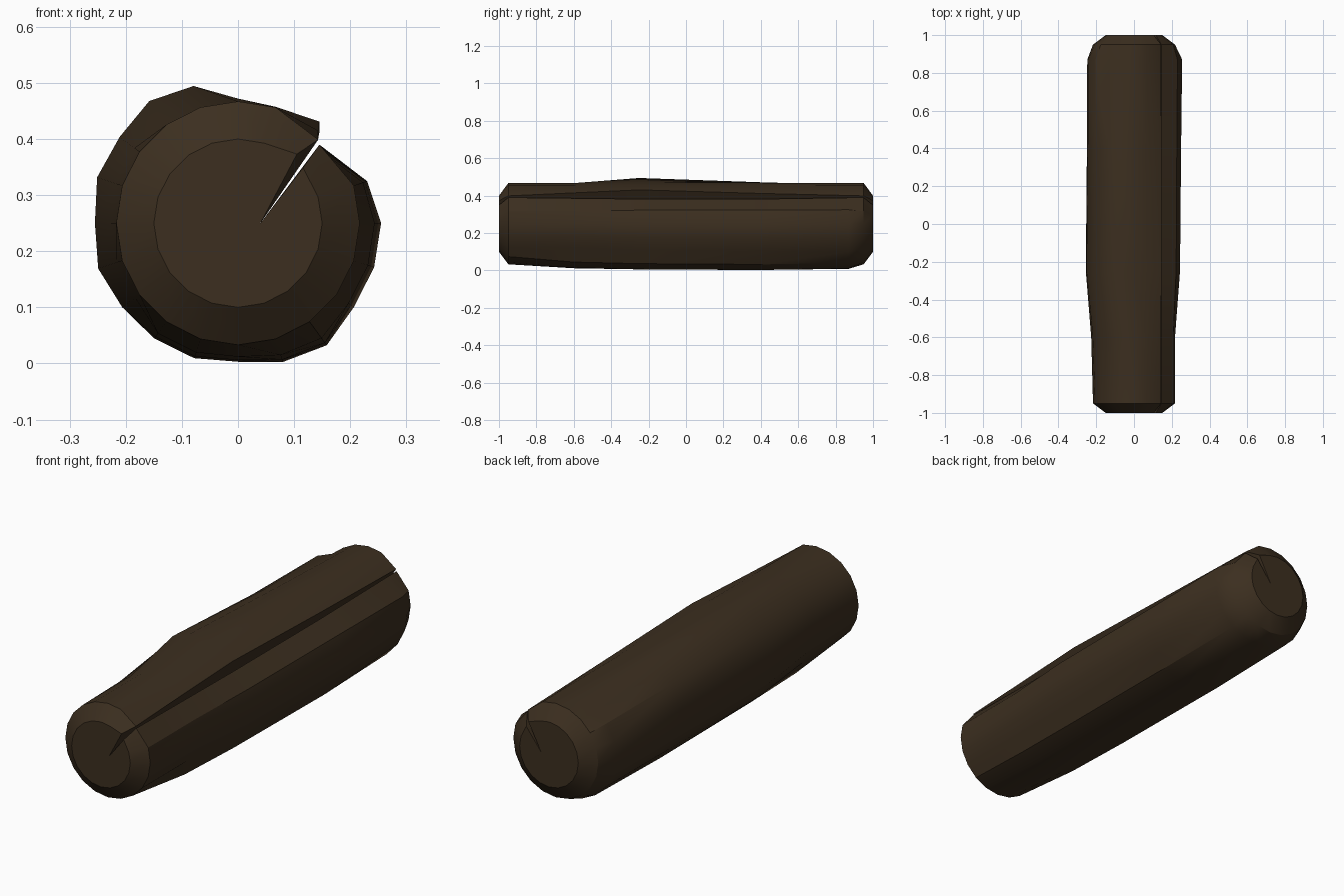
import bpy, bmesh, math

if "Cube" in bpy.data.objects:
    bpy.data.objects.remove(bpy.data.objects["Cube"])

CZ = 0.25                       # axis height
STEP = math.radians(18)         # 20-sided log

# Full bulge radius of each side, starting at +x (2 and 3 are the crack lips)
BULGE = [.255, .242, 0, 0, .218, .222, .257, .269, .261, .264,
         .255, .262, .255, .254, .253, .247, .26, .269, .255, .255]

# How far each flank has swollen at the four inner stations
RIGHT, TOP = (0, .7, .85, 1), (0, 1, .4, .05)
LEFT, BOTTOM = (.25, 1, .85, .8), (.7, .9, 1, .8)
STATIONS = (-.6, -.25, .4, .87)


def flank(k):
    if k in (18, 19, 0, 1):
        return RIGHT
    if k <= 7:
        return TOP
    return LEFT if k <= 12 else BOTTOM


def section(y, radius, lips, station=None):
    """One outline around the log, dipping to the crack's root between the lips."""
    pts = []
    for k in range(20):
        if k == 2:
            pts += [(lips[0][0], y, lips[0][1]), (.04, y, CZ)]
        elif k == 3:
            pts.append((lips[1][0], y, lips[1][1]))
        else:
            r = radius
            if station is not None:
                r += (BULGE[k] - radius) * flank(k)[station]
            pts.append((r * math.cos(k * STEP), y, CZ + r * math.sin(k * STEP)))
    return pts


cap_lips = ((.116, .349), (.105, .373))
rim_lips = ((.145, .390), (.143, .399))
inner_lips = [((.145, .386), (.143, .415)), ((.145, .382), (.145, .431)),
              ((.145, .382), (.145, .412)), ((.145, .389), (.143, .401))]

sections = [section(-1, .15, cap_lips), section(-.95, .217, rim_lips)]
sections += [section(y, .217, inner_lips[i], i) for i, y in enumerate(STATIONS)]
sections += [section(.95, .217, rim_lips), section(1, .15, cap_lips)]

# Skin the sections and close both ends
bm = bmesh.new()
rings = [[bm.verts.new(p) for p in s] for s in sections]
n = len(rings[0])
for a, b in zip(rings, rings[1:]):
    for i in range(n):
        j = (i + 1) % n
        bm.faces.new((a[i], a[j], b[j], b[i]))
bm.faces.new(rings[0])
bm.faces.new(rings[-1])
bmesh.ops.recalc_face_normals(bm, faces=bm.faces)
mesh = bpy.data.meshes.new("split_log")
bm.to_mesh(mesh)
bm.free()

log = bpy.data.objects.new("split_log", mesh)
bpy.context.collection.objects.link(log)

# Dark bark
bark = bpy.data.materials.new("bark")
bark.diffuse_color = (.045, .028, .014, 1)
bark.use_nodes = True
bark.node_tree.nodes["Principled BSDF"].inputs["Base Color"].default_value = bark.diffuse_color
mesh.materials.append(bark)

bpy.context.view_layer.objects.active = log
log.select_set(True)
bpy.ops.object.shade_smooth_by_angle(angle=math.radians(30))
